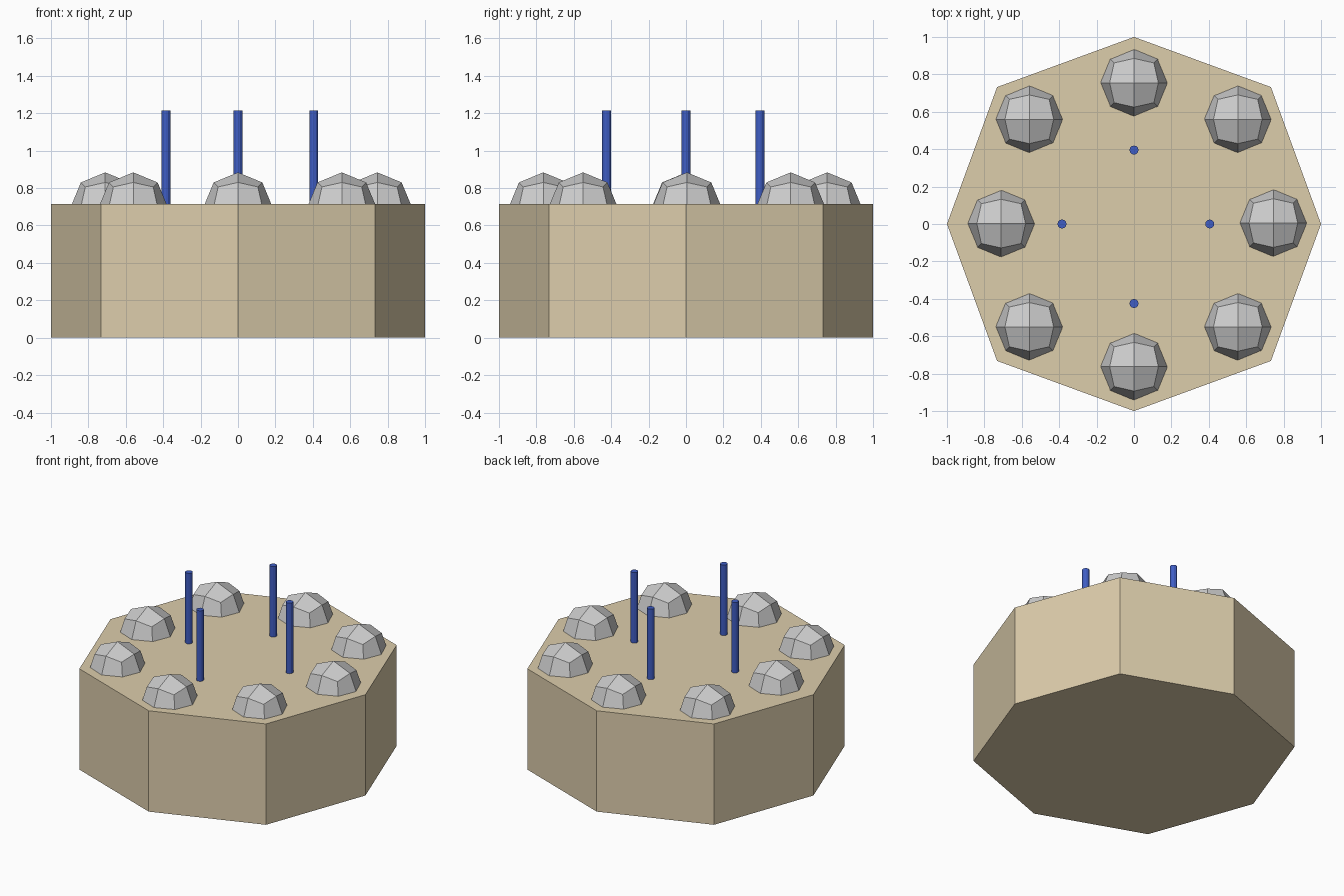
import bpy, bmesh, math

if "Cube" in bpy.data.objects:
    bpy.data.objects.remove(bpy.data.objects["Cube"])

BASE_H = 0.715


def make_object(name, bm, location=(0, 0, 0), mat=None):
    mesh = bpy.data.meshes.new(name)
    bm.to_mesh(mesh)
    bm.free()
    obj = bpy.data.objects.new(name, mesh)
    obj.location = location
    if mat:
        mesh.materials.append(mat)
    bpy.context.collection.objects.link(obj)
    return obj


def make_material(name, color):
    mat = bpy.data.materials.new(name)
    mat.diffuse_color = color
    mat.use_nodes = True
    mat.node_tree.nodes["Principled BSDF"].inputs["Base Color"].default_value = mat.diffuse_color
    return mat


cream = make_material("cream", (0.72, 0.61, 0.41, 1))
blue = make_material("blue", (0.05, 0.11, 0.55, 1))

# Octagonal cake base: points on the axes, slightly wider diagonals
bm = bmesh.new()
ring = []
for i in range(8):
    a = i * math.pi / 4
    r = 1.0 if i % 2 == 0 else 0.732 * math.sqrt(2)
    ring.append(bm.verts.new((r * math.cos(a), r * math.sin(a), 0)))
face = bm.faces.new(ring)
top = bmesh.ops.extrude_face_region(bm, geom=[face])
for v in top["geom"]:
    if isinstance(v, bmesh.types.BMVert):
        v.co.z = BASE_H
if len(bm.faces) == 9:
    bm.faces.new(ring)
bmesh.ops.recalc_face_normals(bm, faces=bm.faces)
make_object("cake_base", bm, mat=cream)

# Grey topping balls: once-subdivided cubes rounded into spheres, half sunk
ball_spots = [(0, 0.755), (0.555, 0.56), (0.745, 0.005), (0.555, -0.55),
              (0, -0.763), (-0.56, -0.55), (-0.71, 0.002), (-0.56, 0.56)]
for i, (x, y) in enumerate(ball_spots):
    bm = bmesh.new()
    bmesh.ops.create_cube(bm, size=2)
    bmesh.ops.subdivide_edges(bm, edges=bm.edges[:], cuts=1, use_grid_fill=True)
    for v in bm.verts:
        v.co = v.co.normalized() * 0.184
    make_object(f"topping_ball_{i + 1}", bm, (x, y, 0.7))

# Four thin candles
for i, (x, y) in enumerate([(0, 0.395), (0.405, 0), (0, -0.425), (-0.385, 0)]):
    bm = bmesh.new()
    bmesh.ops.create_cone(bm, cap_ends=True, segments=12, radius1=0.024,
                          radius2=0.024, depth=0.51)
    make_object(f"candle_{i + 1}", bm, (x, y, 1.215 - 0.255), blue)
